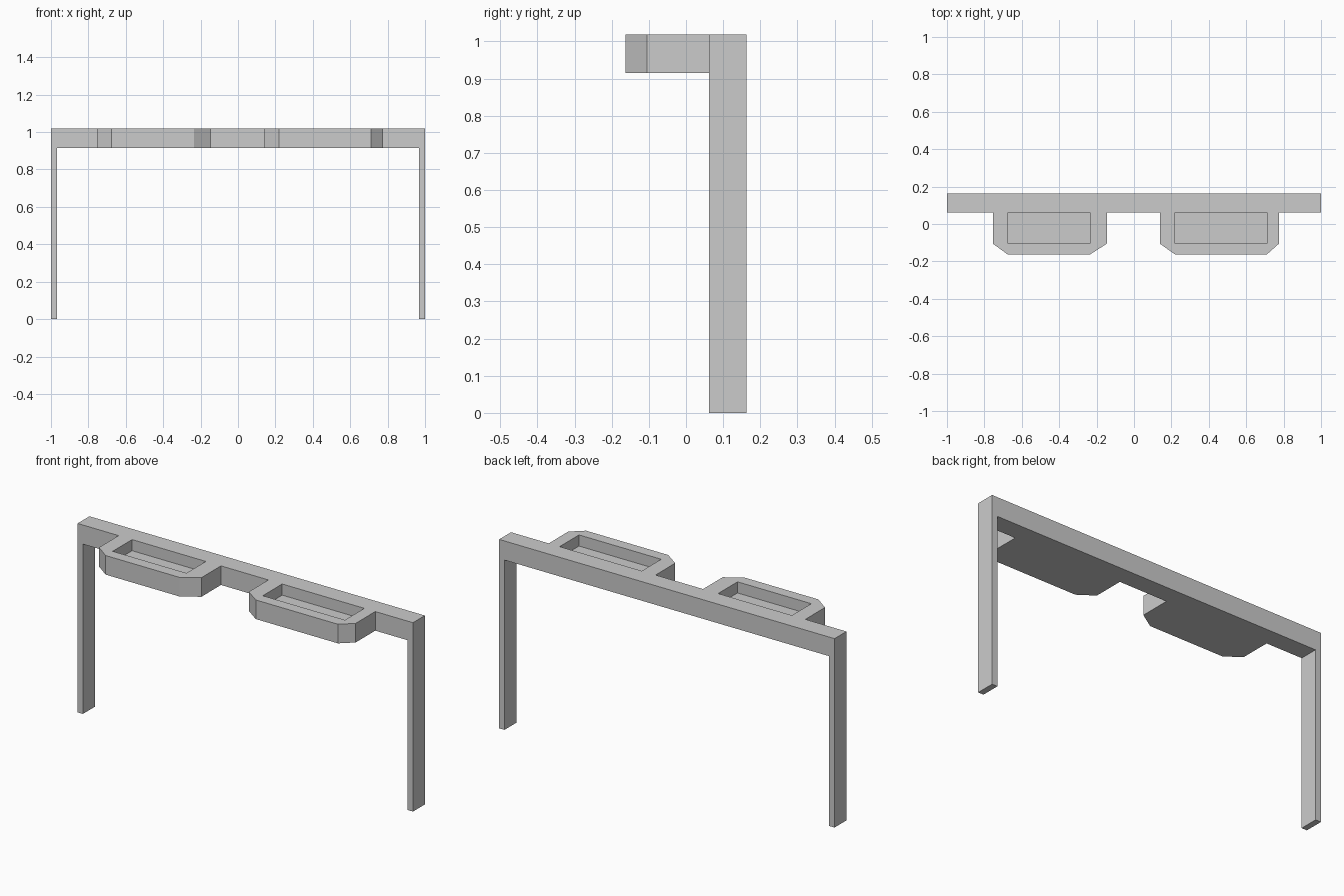
import bpy, bmesh

if "Cube" in bpy.data.objects:
    bpy.data.objects.remove(bpy.data.objects["Cube"])

TOP, UNDER = 1.018, 0.915      # slab heights
BACK, FRONT = 0.163, 0.062     # beam depth range
RECESS = 0.06                  # tray recess depth


def prism(name, outline, z0, z1):
    """Extrude a flat xy outline between two heights."""
    bm = bmesh.new()
    base = bm.faces.new([bm.verts.new((x, y, z0)) for x, y in outline])
    top = bmesh.ops.extrude_face_region(bm, geom=[base])["geom"]
    bmesh.ops.translate(bm, vec=(0, 0, z1 - z0),
                        verts=[v for v in top if isinstance(v, bmesh.types.BMVert)])
    bmesh.ops.recalc_face_normals(bm, faces=bm.faces)
    mesh = bpy.data.meshes.new(name)
    bm.to_mesh(mesh)
    bm.free()
    obj = bpy.data.objects.new(name, mesh)
    bpy.context.collection.objects.link(obj)
    return obj


def box(name, x0, x1, y0, y1, z0, z1):
    return prism(name, [(x0, y0), (x1, y0), (x1, y1), (x0, y1)], z0, z1)


def tray(name, x0, x1, in0, in1):
    """Chamfered tray with a rectangular recess closed off by the beam."""
    obj = prism(name, [(x0, FRONT), (x0, -0.105), (in0, -0.163),
                       (in1, -0.163), (x1, -0.105), (x1, FRONT)], UNDER, TOP)
    cutter = box(name + "_cutter", in0, in1, -0.103, FRONT + 0.05, TOP - RECESS, TOP + 0.05)
    cutter.hide_render = True
    mod = obj.modifiers.new("recess", 'BOOLEAN')
    mod.operation = 'DIFFERENCE'
    mod.solver = 'EXACT'
    mod.object = cutter
    bpy.context.view_layer.update()
    # bake the cut and drop the cutter
    cut = bpy.data.meshes.new_from_object(
        obj.evaluated_get(bpy.context.evaluated_depsgraph_get()))
    obj.modifiers.clear()
    obj.data = cut
    bpy.data.objects.remove(cutter)


# long rear beam
box("beam", -1, 1, FRONT, BACK, UNDER, TOP)

# thin end legs
box("left_leg", -1, -0.968, FRONT, BACK, 0, UNDER)
box("right_leg", 0.968, 1, FRONT, BACK, 0, UNDER)

# two front trays
tray("left_tray", -0.755, -0.145, -0.675, -0.235)
tray("right_tray", 0.138, 0.775, 0.22, 0.71)
